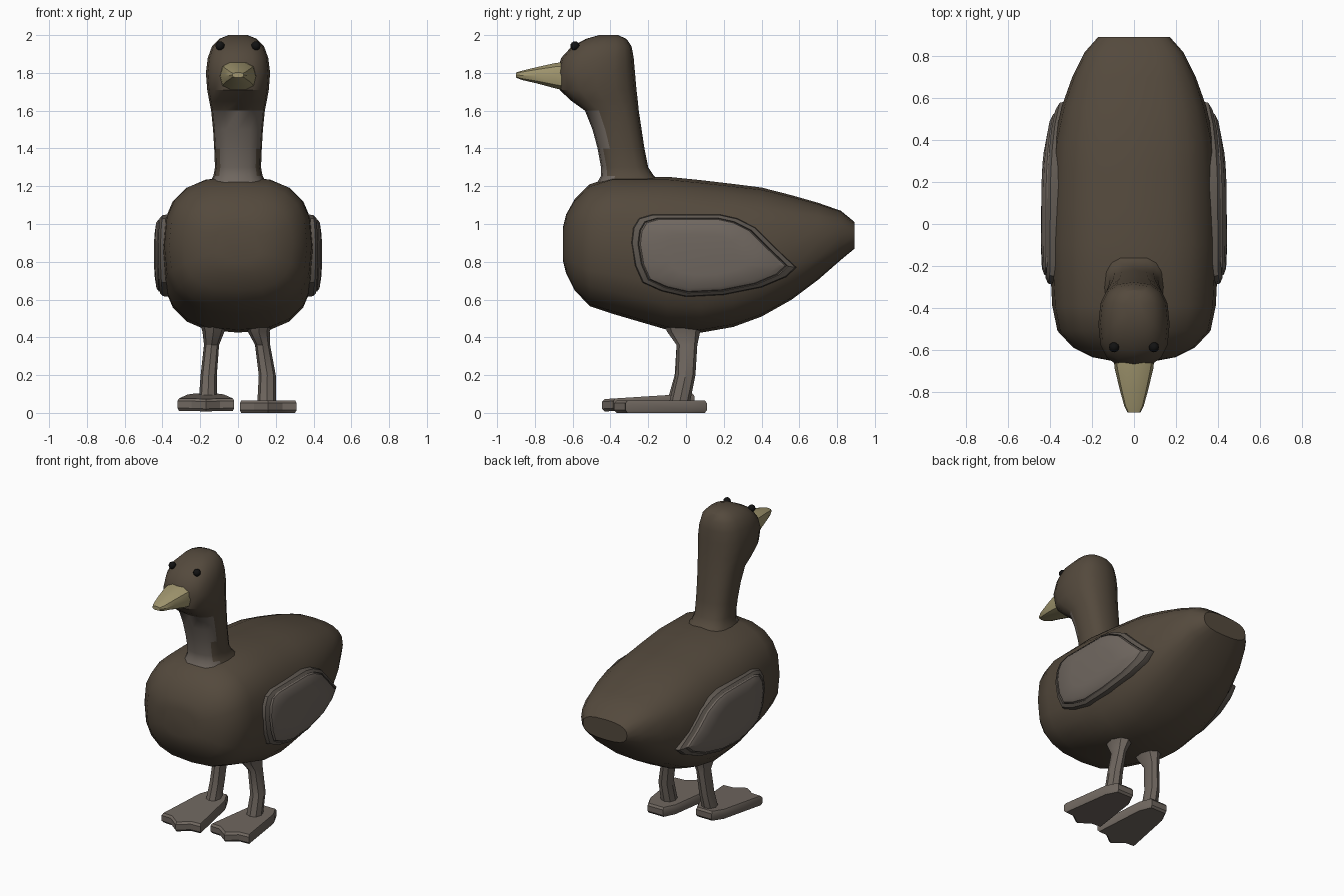
import bpy, bmesh
from math import sin, cos, tau, radians, copysign

if "Cube" in bpy.data.objects:
    bpy.data.objects.remove(bpy.data.objects["Cube"])


def material(name, rgb):
    m = bpy.data.materials.new(name)
    m.diffuse_color = (*rgb, 1)
    m.use_nodes = True
    m.node_tree.nodes["Principled BSDF"].inputs["Base Color"].default_value = m.diffuse_color
    return m


BROWN = material("brown_feathers", (0.088, 0.067, 0.046))
GREY = material("grey_feathers", (0.16, 0.135, 0.115))
RIM = material("wing_rim", (0.115, 0.098, 0.082))
HORN = material("beak_horn", (0.36, 0.31, 0.16))
BLACK = material("eye_black", (0.006, 0.006, 0.006))


def finish(name, bm, mats, angle=32):
    bmesh.ops.recalc_face_normals(bm, faces=bm.faces)
    me = bpy.data.meshes.new(name)
    bm.to_mesh(me)
    bm.free()
    ob = bpy.data.objects.new(name, me)
    bpy.context.collection.objects.link(ob)
    for m in mats:
        me.materials.append(m)
    bpy.ops.object.select_all(action='DESELECT')
    ob.select_set(True)
    bpy.context.view_layer.objects.active = ob
    bpy.ops.object.shade_smooth_by_angle(angle=radians(angle))
    return ob


def loft(rings):
    """Skin a list of equal-length point rings and cap both ends."""
    bm = bmesh.new()
    loops = [[bm.verts.new(p) for p in r] for r in rings]
    n = len(loops[0])
    for a, b in zip(loops, loops[1:]):
        for i in range(n):
            j = (i + 1) % n
            bm.faces.new((a[i], a[j], b[j], b[i]))
    bm.faces.new(loops[0])
    bm.faces.new(loops[-1])
    return bm


def oval(rx, ry, n, power):
    """Rounded-box outline (superellipse)."""
    pts = []
    for i in range(n):
        c, s = cos(tau * i / n), sin(tau * i / n)
        pts.append((copysign(abs(c) ** (2 / power), c) * rx,
                    copysign(abs(s) ** (2 / power), s) * ry))
    return pts


def upright_ring(y, z0, z1, w, n, power):
    return [(u, y, (z0 + z1) / 2 + v) for u, v in oval(w, (z1 - z0) / 2, n, power)]


def flat_ring(z, y0, y1, w, n, power, x=0):
    return [(x + u, (y0 + y1) / 2 + v, z) for u, v in oval(w, (y1 - y0) / 2, n, power)]


# Body: sections from breast to tail (y, bottom, top, half width)
BODY = [(-0.65, 0.80, 0.99, 0.12), (-0.635, 0.74, 1.05, 0.20), (-0.59, 0.65, 1.13, 0.29),
        (-0.51, 0.565, 1.21, 0.365), (-0.39, 0.525, 1.248, 0.39), (-0.1, 0.44, 1.25, 0.405),
        (0.08, 0.425, 1.232, 0.403), (0.25, 0.455, 1.212, 0.395), (0.4, 0.51, 1.193, 0.38),
        (0.56, 0.60, 1.152, 0.345), (0.7, 0.705, 1.112, 0.295), (0.82, 0.81, 1.07, 0.235),
        (0.893, 0.87, 1.01, 0.17)]
finish("body", loft([upright_ring(*s, 20, 2.7) for s in BODY]), [BROWN])

# Neck and head: sections going up (z, front, back, half width)
NECK = [(1.22, -0.47, -0.12, 0.15), (1.255, -0.45, -0.17, 0.13), (1.3, -0.45, -0.2, 0.122),
        (1.4, -0.468, -0.22, 0.126), (1.5, -0.495, -0.235, 0.132), (1.6, -0.535, -0.25, 0.142),
        (1.65, -0.605, -0.255, 0.152), (1.71, -0.67, -0.262, 0.163), (1.8, -0.685, -0.27, 0.17),
        (1.88, -0.66, -0.277, 0.16), (1.94, -0.605, -0.288, 0.138), (1.98, -0.53, -0.315, 0.1),
        (2.0, -0.46, -0.36, 0.05)]
bm = loft([flat_ring(*s, 16, 2.6) for s in NECK])
bm.normal_update()
for f in bm.faces:
    c = f.calc_center_median()
    mid = -0.33 - 0.15 * (c.z - 1.25)
    if c.z < 1.6 and c.y < mid - 0.07:      # pale throat patch
        f.material_index = 1
finish("neck_and_head", bm, [BROWN, GREY])

# Beak
BEAK = [(-0.62, 1.70, 1.862, 0.10), (-0.69, 1.715, 1.855, 0.092), (-0.79, 1.743, 1.832, 0.068),
        (-0.87, 1.762, 1.812, 0.046), (-0.9, 1.775, 1.802, 0.03)]
finish("beak", loft([upright_ring(*s, 10, 2.8) for s in BEAK]), [HORN])

# Wing outline (y, z) and its inset steps (scale, height above body)
WING = [(-0.29, 0.9), (-0.28, 0.98), (-0.25, 1.03), (-0.18, 1.05), (0.18, 1.05), (0.27, 1.03),
        (0.37, 0.98), (0.48, 0.87), (0.585, 0.77), (0.53, 0.72), (0.4, 0.665), (0.2, 0.625),
        (0.0, 0.615), (-0.13, 0.645), (-0.23, 0.69), (-0.27, 0.78)]
STEPS = [(0.96, -0.09), (1.0, -0.01), (0.985, 0.014), (0.91, 0.027), (0.895, 0.018),
         (0.875, 0.032), (0.8, 0.043), (0.5, 0.048)]


def wing_point(side, y, z, scale, h):
    y, z = 0.1 + (y - 0.1) * scale, 0.84 + (z - 0.84) * scale
    x = 0.397 - 0.24 * max(0, y - 0.1) ** 2 - 0.25 * (z - 0.84) ** 2 + h
    return (side * x, y, z)


for side, label in ((1, "right"), (-1, "left")):
    # Wing: dark rim with a raised pale panel
    bm = loft([[wing_point(side, y, z, s, h) for y, z in WING] for s, h in STEPS])
    for f in bm.faces:
        c = f.calc_center_median()
        f.material_index = 1
    bm.faces.ensure_lookup_table()
    for f in bm.faces[len(WING) * 4:len(WING) * 7]:
        f.material_index = 0
    bm.faces[-1].material_index = 0
    finish("wing_" + label, bm, [GREY, RIM])

    # Eye
    bm = bmesh.new()
    bmesh.ops.create_uvsphere(bm, u_segments=12, v_segments=8, radius=0.024)
    bmesh.ops.translate(bm, verts=bm.verts, vec=(side * 0.095, -0.588, 1.943))
    finish("eye_" + label, bm, [BLACK])

# Legs and webbed feet: sections (z, front, back, half width, x)
LEGS = {"right": [(0.48, -0.12, 0.1, 0.075, 0.11), (0.43, -0.1, 0.075, 0.058, 0.11),
                  (0.36, -0.05, 0.06, 0.04, 0.13), (0.2, -0.055, 0.05, 0.045, 0.155),
                  (0.05, -0.09, 0.02, 0.05, 0.152)],
        "left": [(0.48, -0.12, 0.1, 0.075, -0.13), (0.43, -0.1, 0.075, 0.058, -0.13),
                 (0.36, -0.05, 0.06, 0.04, -0.14), (0.2, -0.06, 0.045, 0.043, -0.155),
                 (0.06, -0.1, 0.01, 0.048, -0.16)]}
FOOT = [(-0.06, 0.11), (0.06, 0.11), (0.1, 0.03), (0.15, -0.32), (0.075, -0.325),
        (0.0, -0.38), (-0.075, -0.325), (-0.15, -0.32), (-0.1, 0.03)]
# foot x, y shift, height and upward tilt toward the heel
PLACES = {"right": (0.16, 0.0, 0.0, 0.0), "left": (-0.17, -0.065, 0.015, 0.06)}

for label, sections in LEGS.items():
    finish("leg_" + label, loft([flat_ring(z, a, b, w, 8, 2.2, x) for z, a, b, w, x in sections]),
           [GREY])
    fx, fy, fz, tilt = PLACES[label]
    rings = []
    for s, z in ((0.95, 0.0), (1.0, 0.014), (1.0, 0.052), (0.95, 0.066)):
        rings.append([(fx + x * s, fy - 0.1 + (y + 0.1) * s, fz + z + tilt * (y + 0.25))
                      for x, y in FOOT])
    finish("foot_" + label, loft(rings), [GREY])
